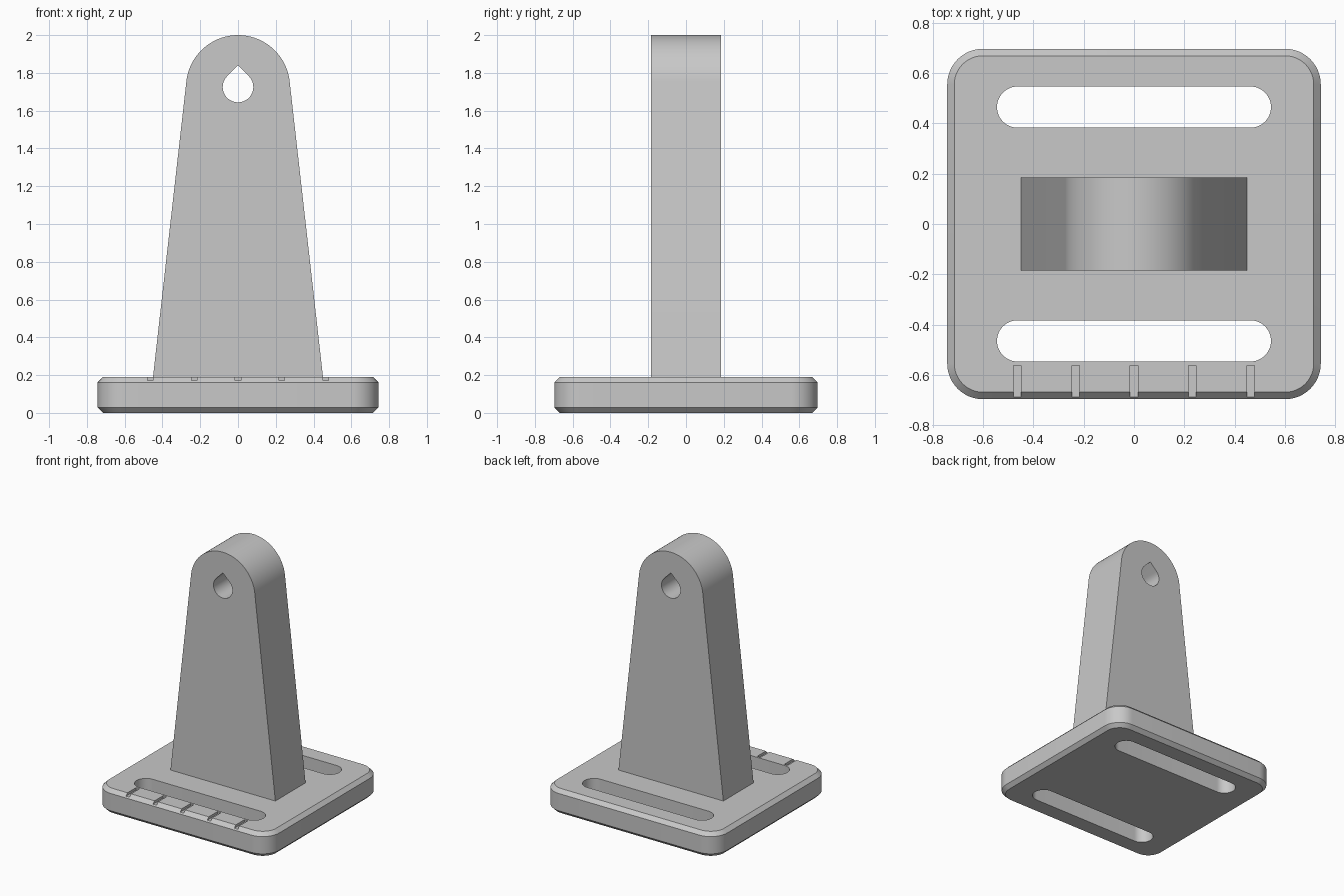
import bpy, bmesh
from math import sin, cos, pi, radians, atan2, acos, hypot, sqrt

cube = bpy.data.objects.get("Cube")
if cube:
    bpy.data.objects.remove(cube, do_unlink=True)

grey = bpy.data.materials.new("plain_grey")
grey.use_nodes = True
grey.diffuse_color = (0.58, 0.58, 0.58, 1)
grey.node_tree.nodes["Principled BSDF"].inputs["Base Color"].default_value = grey.diffuse_color


def arc(cx, cy, r, start, end, steps):
    angles = [start + (end - start) * i / steps for i in range(steps + 1)]
    return [(cx + r * cos(a), cy + r * sin(a)) for a in angles]


def rounded_rect(hx, hy, r, cy=0, steps=12):
    pts = []
    for i, (sx, sy) in enumerate([(1, 1), (-1, 1), (-1, -1), (1, -1)]):
        pts += arc(sx * (hx - r), cy + sy * (hy - r), r, i * pi / 2, (i + 1) * pi / 2, steps)
    return pts


def loft(name, rings):
    """Join equal-length rings of 3D points and cap both ends."""
    bm = bmesh.new()
    loops = [[bm.verts.new(p) for p in ring] for ring in rings]
    n = len(loops[0])
    for a, b in zip(loops, loops[1:]):
        for i in range(n):
            j = (i + 1) % n
            bm.faces.new((a[i], a[j], b[j], b[i]))
    bm.faces.new(loops[0])
    bm.faces.new(loops[-1])
    bmesh.ops.remove_doubles(bm, verts=bm.verts, dist=1e-5)
    bmesh.ops.recalc_face_normals(bm, faces=bm.faces)
    mesh = bpy.data.meshes.new(name)
    bm.to_mesh(mesh)
    bm.free()
    mesh.materials.append(grey)
    obj = bpy.data.objects.new(name, mesh)
    bpy.context.collection.objects.link(obj)
    return obj


def upright_prism(name, profile, z0, z1):
    return loft(name, [[(x, y, z) for x, y in profile] for z in (z0, z1)])


def crosswise_prism(name, profile, half_depth):
    return loft(name, [[(x, y, z) for x, z in profile] for y in (-half_depth, half_depth)])


def select_only(obj):
    bpy.ops.object.select_all(action="DESELECT")
    obj.select_set(True)
    bpy.context.view_layer.objects.active = obj


def cut(obj, cutter):
    cutter.hide_render = True
    mod = obj.modifiers.new("cut", "BOOLEAN")
    mod.operation = "DIFFERENCE"
    mod.solver = "EXACT"
    mod.object = cutter
    select_only(obj)
    bpy.ops.object.modifier_apply(modifier=mod.name)
    bpy.data.objects.remove(cutter, do_unlink=True)


# Base plate with chamfered rims
HX, HY, TOP, CHAMFER, CORNER = 0.743, 0.697, 0.19, 0.028, 0.142
base = loft("base_plate", [
    [(x, y, z) for x, y in rounded_rect(HX - c, HY - c, CORNER - c)]
    for z, c in ((0, CHAMFER), (CHAMFER, 0), (TOP - CHAMFER, 0), (TOP, CHAMFER))])

# Long strap slots, front and back
for side in (-1, 1):
    slot = rounded_rect(0.545, 0.082, 0.082, cy=side * 0.465)
    cut(base, upright_prism("slot_cutter", slot, -0.1, 0.3))

# Row of alignment notches in the front rim
for i in range(-2, 3):
    x, w = i * 0.2325, 0.015
    notch = [(x - w, -0.75), (x + w, -0.75), (x + w, -0.563), (x - w, -0.563)]
    cut(base, upright_prism("notch_cutter", notch, 0.171, 0.3))

# Tapered upright: sides run tangent into the round top
R, CZ, FOOT = 0.275, 1.725, 0.45
dz = TOP - CZ
tangent = atan2(dz, FOOT) + acos(R / hypot(FOOT, dz))
profile = [(-FOOT, TOP), (FOOT, TOP)] + arc(0, CZ, R, tangent, pi - tangent, 48)
upright = crosswise_prism("upright", profile, 0.185)

# Teardrop hole near the top
HOLE = 0.081
teardrop = arc(0, CZ, HOLE, radians(135), radians(405), 36) + [(0, CZ + HOLE * sqrt(2))]
cut(upright, crosswise_prism("hole_cutter", teardrop, 0.4))

for obj in (base, upright):
    select_only(obj)
    bpy.ops.object.shade_smooth_by_angle(angle=radians(25))
